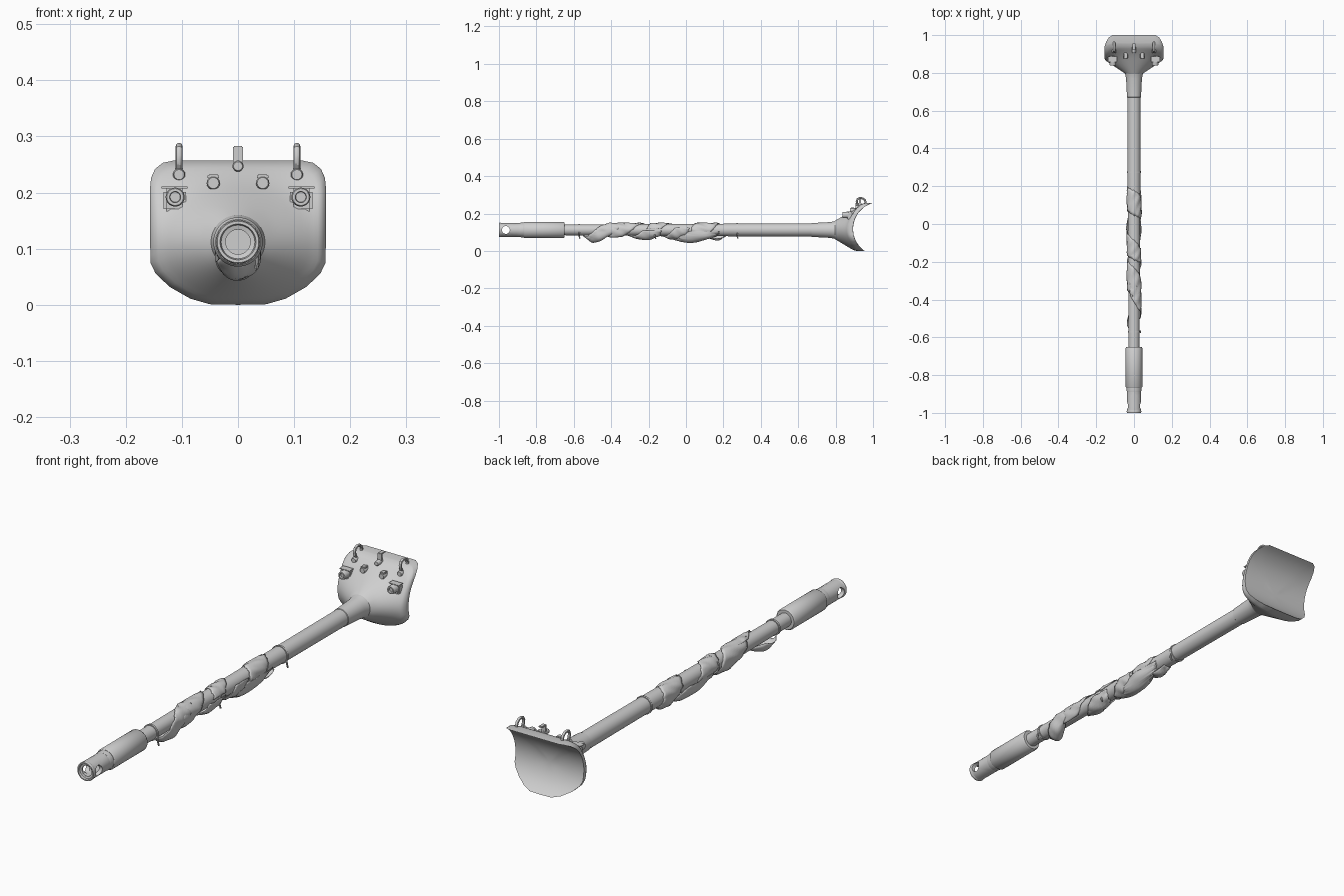
import bpy, bmesh, math, random
from mathutils import Vector

if "Cube" in bpy.data.objects:
    bpy.data.objects.remove(bpy.data.objects["Cube"])

random.seed(4)
AZ = 0.112                      # height of the gun axis
TAU = math.tau

steel = bpy.data.materials.new("flat grey")
steel.diffuse_color = (0.62, 0.62, 0.62, 1)
steel.use_nodes = True
steel.node_tree.nodes["Principled BSDF"].inputs["Base Color"].default_value = steel.diffuse_color


def make(name, bm, angle=35):
    bmesh.ops.recalc_face_normals(bm, faces=bm.faces[:])
    me = bpy.data.meshes.new(name)
    bm.to_mesh(me)
    bm.free()
    me.materials.append(steel)
    ob = bpy.data.objects.new(name, me)
    bpy.context.collection.objects.link(ob)
    bpy.ops.object.select_all(action='DESELECT')
    ob.select_set(True)
    bpy.context.view_layer.objects.active = ob
    bpy.ops.object.shade_smooth_by_angle(angle=math.radians(angle))
    return ob


def loft(name, rings, close=True, angle=35):
    """Bridge successive rings of points; a one-point ring becomes a pole."""
    bm = bmesh.new()
    vr = [[bm.verts.new(p) for p in r] for r in rings]
    for a, b in zip(vr, vr[1:]):
        n = max(len(a), len(b))
        for i in range(n if close else n - 1):
            j = (i + 1) % n
            f = [a[i % len(a)], a[j % len(a)], b[j % len(b)], b[i % len(b)]]
            bm.faces.new(list(dict.fromkeys(f)))
    return make(name, bm, angle)


def lathe(name, profile, x=0, z=AZ, n=40):
    """Revolve (y, radius) pairs around an axis parallel to y."""
    rings = []
    for y, r in profile:
        if r == 0:
            rings.append([(x, y, z)])
        else:
            rings.append([(x + r * math.cos(TAU * i / n), y, z + r * math.sin(TAU * i / n))
                          for i in range(n)])
    return loft(name, rings)


def tube(name, pts, r, n=10):
    """Capped round bar along a path lying roughly in a yz plane."""
    pts = [Vector(p) for p in pts]
    rings = [[pts[0]]]
    for k, p in enumerate(pts):
        t = (pts[min(k + 1, len(pts) - 1)] - pts[max(k - 1, 0)]).normalized()
        side = Vector((1, 0, 0))
        up = t.cross(side)
        rings.append([p + r * (side * math.cos(TAU * i / n) + up * math.sin(TAU * i / n))
                      for i in range(n)])
    return loft(name, rings + [[pts[-1]]])


def box(name, centre, size, bevel=0.002):
    bm = bmesh.new()
    bmesh.ops.create_cube(bm, size=1)
    for v in bm.verts:
        v.co = Vector(centre) + Vector([a * b for a, b in zip(v.co, size)])
    bmesh.ops.bevel(bm, geom=bm.edges[:], offset=bevel, segments=2, affect='EDGES')
    return make(name, bm)


# Barrel with a tapered collar at its root
lathe("barrel", [(-0.66, 0.0), (-0.66, 0.028), (-0.55, 0.029), (0.0, 0.032), (0.3, 0.034),
                 (0.67, 0.035), (0.672, 0.037), (0.77, 0.042), (0.79, 0.046),
                 (0.805, 0.05), (0.83, 0.05), (0.83, 0.0)])
# Bore evacuator sleeve
lathe("sleeve", [(-0.868, 0.0), (-0.868, 0.040), (-0.862, 0.044), (-0.656, 0.044),
                 (-0.650, 0.040), (-0.650, 0.0)])
# Muzzle brake: hollow lip, solid rear, and side walls pierced by a round hole
lathe("muzzle_lip", [(-0.99, 0.022), (-0.992, 0.030), (-1.0, 0.032), (-1.0, 0.037),
                     (-0.995, 0.039), (-0.990, 0.0385), (-0.988, 0.0375)])
lathe("muzzle_rear", [(-0.89, 0.0), (-0.89, 0.0375), (-0.882, 0.039), (-0.862, 0.039), (-0.862, 0.0)])
HOLE, MID, HALF = 0.021, -0.963, 0.026


def wall_point(s, a, t, rad):
    """t = 0 lies on the hole rim, t = 1 on the border of the half-round wall."""
    c, d = math.cos(a), math.sin(a)
    m = max(abs(c), abs(d))
    far = HALF if c < 0 else -0.888 - MID
    y = MID + (HOLE * c) * (1 - t) + (c / m * far) * t
    phi = math.asin(HOLE * d / rad) * (1 - t) + (d / m * math.pi / 2) * t
    return (s * rad * math.cos(phi), y, AZ + rad * math.sin(phi))


for s, side in ((-1, "left"), (1, "right")):
    steps = [(t, .0225) for t in (1, .7, .4, .15, 0)] + [(t, .0375) for t in (0, .15, .4, .7, 1)]
    loft(side + "_muzzle_wall", [[wall_point(s, TAU * i / 64, t, r) for i in range(64)]
                                 for t, r in steps])

# Mantlet: rounded outline, curved shield, cone swelling to the collar
half = [(0, .257), (.115, .257), (.134, .253), (.148, .242), (.155, .226), (.157, .205), (.157, .14),
        (.156, .075), (.147, .056), (.122, .032), (.085, .011), (.05, .001), (0, 0)]
loop = half + [(-x, z) for x, z in half[-2:0:-1]]
outline = []
for (x0, z0), (x1, z1) in zip(loop, loop[1:] + loop[:1]):
    m = max(1, round(math.hypot(x1 - x0, z1 - z0) / 0.012))
    outline += [(x0 + (x1 - x0) * k / m, z0 + (z1 - z0) * k / m) for k in range(m)]
YC, ZC, R = 1.037, 0.118, 0.144


def shield(z, thick=0.0):
    return YC - math.sqrt((R + thick) ** 2 - (z - ZC) ** 2)


def front(x, z):
    r = math.hypot(x, z - AZ)
    lift = ((z - AZ) / r) ** 2
    cone = 0.798 + (r - 0.05) * (0.68 + 1.0 * lift)
    a, b, k = shield(z, 0.022), cone, 0.02
    h = max(k - abs(a - b), 0) / k
    return min(a, b) - h * h * k / 4


rings = [[(0, shield(AZ), AZ)]]
for s in (0.2, 0.4, 0.6, 0.75, 0.88, 0.96, 1.0):
    pts = [(x * s, AZ + (z - AZ) * s) for x, z in outline]
    rings.append([(x, shield(z), z) for x, z in pts])
for t in (0, .015, .04, .08, .13, .2, .3, .4, .5, .6, .7, .8, .9, 1):
    ring = []
    for x, z in outline:
        c = 1 + (0.048 / math.hypot(x, z - AZ) - 1) * t
        px, pz = x * c, AZ + (z - AZ) * c
        y = front(px, pz) + 0.013 * max(0, 1 - t / .13) ** 2.5      # rounded rim
        ring.append((px, min(y, shield(pz) - .003), pz))
    rings.append(ring)
loft("mantlet", rings, angle=50)

# Fittings mirrored across the mantlet
for s, side in ((-1, "left"), (1, "right")):
    x = s * 0.105
    arch = [(.928, .228), (.916, .25), (.913, .266), (.918, .278), (.930, .283), (.945, .281),
            (.956, .272), (.960, .260), (.957, .248)]
    tube(side + "_lifting_loop", [(x, y, z) for y, z in arch], 0.006)
    lathe(side + "_loop_foot", [(.906, 0), (.906, .009), (.911, .011), (.928, .011), (.928, 0)], x, .232, 16)
    # Sight port in a bracket
    xp = s * 0.112
    lathe(side + "_port", [(.846, 0), (.846, .009), (.838, .010), (.838, .015),
                           (.843, .017), (.888, .017), (.888, 0)], xp, .192, 20)
    box(side + "_port_bracket", (s * .113, .878, .186), (.040, .030, .042), .006)
    box(side + "_port_lid", (s * .113, .872, .209), (.048, .028, .003), .001)
    # Small stud with a flat cap
    xs = s * 0.044
    lathe(side + "_stud", [(.876, 0), (.876, .010), (.881, .012), (.91, .012), (.91, 0)], xs, .217, 14)
    box(side + "_stud_cap", (xs, .890, .228), (.020, .022, .008))

# Centre bracket over the mantlet
box("centre_bracket_post", (0, .930, .262), (.018, .010, .040))
box("centre_bracket_top", (0, .940, .280), (.018, .030, .006))
lathe("centre_bracket_pin", [(.905, 0), (.905, .008), (.909, .010), (.938, .010), (.938, 0)], 0, .247, 14)


def wrap(name, y0, y1, a0, a1, width, droop):
    """Crumpled cloth strip spiralling round the barrel and sagging underneath."""
    n, m = 44, 9
    ph = random.uniform(0, 6)
    rings = []
    for i in range(n + 1):
        t = i / n
        a = a0 + (a1 - a0) * t
        w = width * (0.65 + 0.35 * math.sin(math.pi * t)) * (1 + random.uniform(-.05, .05))
        ring = []
        for j in range(m + 1):
            u = j / m - 0.5
            low = max(0, -math.sin(a)) ** 2
            fold = 0.0018 * math.sin(7 * a + 9 * u + ph) + 0.0008 * math.sin(15 * u + 5 * a)
            hug = 0.003 * (2 * u) ** 4                  # edges tuck in towards the barrel
            r = 0.0375 + fold - hug + droop * low * math.cos(math.pi * u)
            y = y0 + (y1 - y0) * t + u * w
            ring.append((r * math.cos(a), y, AZ + r * math.sin(a)))
        rings.append(ring)
    ob = loft(name, rings, close=False, angle=50)
    mod = ob.modifiers.new("cloth", 'SOLIDIFY')
    mod.thickness, mod.offset = 0.0015, 0


wrap("cloth_front", -.52, -.34, -2.4, 2.2, .12, .030)
wrap("cloth_second", -.38, -.18, -1.0, 6.2, .16, .016)
wrap("cloth_middle", -.17, -.02, 0.2, 6.6, .12, .012)
wrap("cloth_hanging", -.06, .10, -2.9, -.2, .24, .030)
wrap("cloth_rear", .06, .17, -1.6, 5.2, .13, .018)

# Cords tying the cloth, each with a dangling end
for k, y in enumerate((-.57, -.165, .275)):
    r = 0.0375 if y > -.5 else 0.033
    lathe(f"cord_{k}", [(y - .004, .028), (y - .004, r), (y + .004, r), (y + .004, .028)], n=24)
    tube(f"cord_end_{k}", [(.030, y, AZ - .01), (.034, y - .003, AZ - .03), (.033, y + .004, AZ - .047)],
         .0035, 8)
